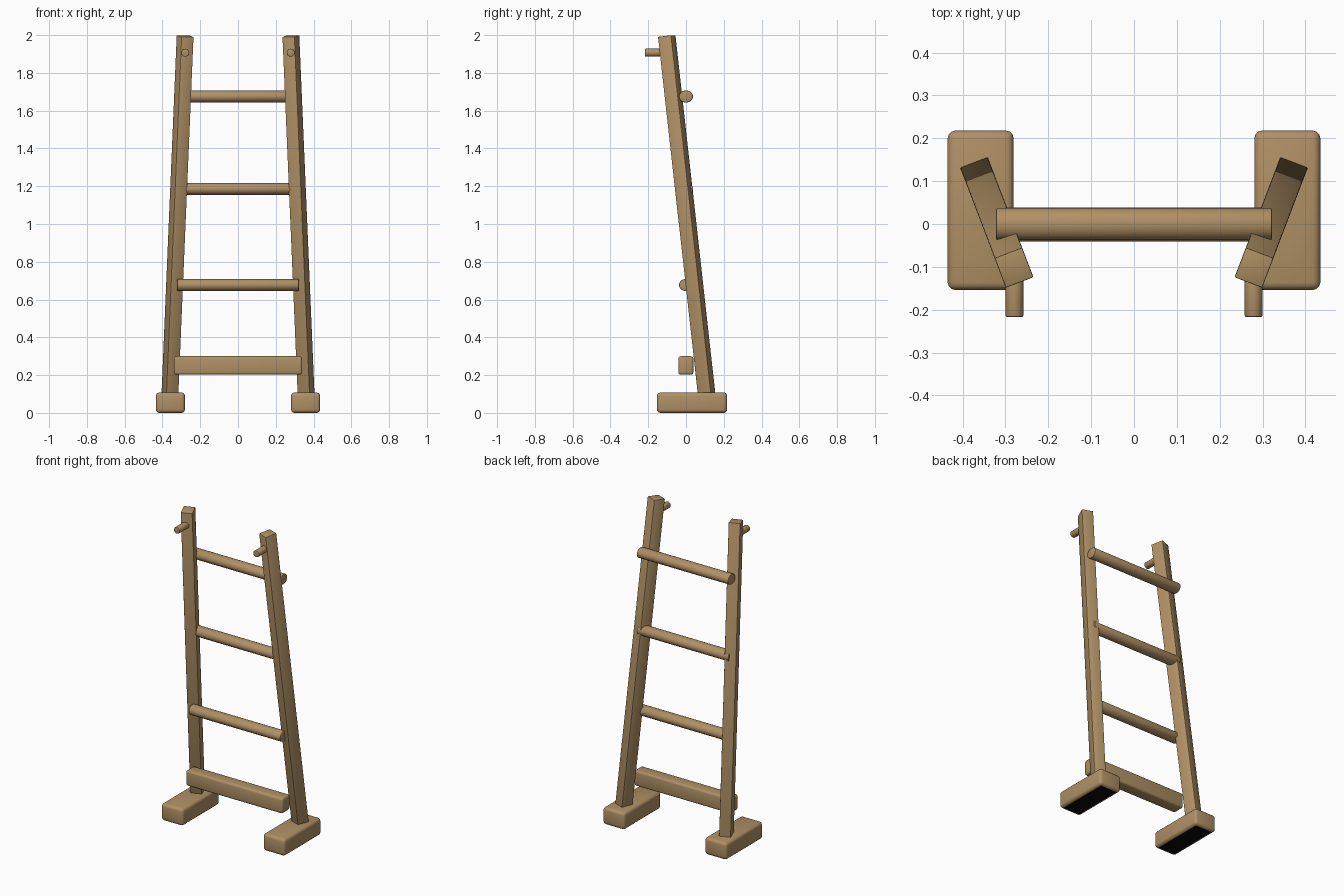
import bpy, bmesh, math
from mathutils import Vector, Matrix

cube = bpy.data.objects.get("Cube")
if cube:
    bpy.data.objects.remove(cube, do_unlink=True)


def make_material(name, color):
    mat = bpy.data.materials.new(name)
    mat.use_nodes = True
    mat.diffuse_color = color
    bsdf = next(n for n in mat.node_tree.nodes if n.type == 'BSDF_PRINCIPLED')
    bsdf.inputs["Base Color"].default_value = color
    bsdf.inputs["Roughness"].default_value = 0.7
    return mat


wood = make_material("light wood", (0.43, 0.28, 0.13, 1))
black = make_material("black underside", (0.003, 0.003, 0.003, 1))


def finish(name, bm, matrix, bevel, segments):
    """Round the sharp edges, then place the part."""
    bmesh.ops.recalc_face_normals(bm, faces=bm.faces)
    edges = [e for e in bm.edges if e.calc_face_angle(0) > math.radians(50)]
    bmesh.ops.bevel(bm, geom=edges, offset=bevel, segments=segments,
                    profile=0.5, affect='EDGES')
    mesh = bpy.data.meshes.new(name)
    bm.to_mesh(mesh)
    bm.free()
    mesh.materials.append(wood)
    obj = bpy.data.objects.new(name, mesh)
    bpy.context.collection.objects.link(obj)
    obj.matrix_world = matrix
    bpy.ops.object.select_all(action='DESELECT')
    obj.select_set(True)
    bpy.context.view_layer.objects.active = obj
    bpy.ops.object.shade_smooth_by_angle(angle=math.radians(35))
    return obj


def box(name, size, matrix, bevel, segments=3):
    bm = bmesh.new()
    bmesh.ops.create_cube(bm, size=1)
    bmesh.ops.scale(bm, vec=size, verts=bm.verts)
    return finish(name, bm, matrix, bevel, segments)


def rod(name, radii, length, matrix, bevel=0.004):
    """Rod along local z with an elliptical section."""
    bm = bmesh.new()
    bmesh.ops.create_cone(bm, cap_ends=True, segments=32, radius1=1,
                          radius2=1, depth=length)
    bmesh.ops.scale(bm, vec=(radii[0], radii[1], 1), verts=bm.verts)
    return finish(name, bm, matrix, bevel, 2)


for side, s in (("left", 1), ("right", -1)):
    # Foot block with a black underside
    foot = box(side + "_foot", (0.154, 0.372, 0.108),
               Matrix.Translation((s * 0.358, 0.032, 0.054)), 0.018)
    foot.data.materials.append(black)
    for poly in foot.data.polygons:
        if poly.normal.z < -0.99:
            poly.material_index = 1

    # Leaning upright, turned so its front follows the lean
    low = Vector((s * 0.3625, 0.1147, 0.05))
    high = Vector((s * 0.280, -0.102, 1.995))
    axis = (high - low).normalized()
    across = axis.cross(Vector((0, 0, 1))).normalized()
    deep = axis.cross(across)
    turn = Matrix((across, deep, axis)).transposed().to_4x4()
    box(side + "_upright", (0.069, 0.075, (high - low).length),
        Matrix.Translation((low + high) / 2) @ turn, 0.003, 2)

    # Hanging peg
    rod(side + "_peg", (0.021, 0.021), 0.125,
        Matrix.Translation((s * 0.279, -0.1545, 1.907))
        @ Matrix.Rotation(math.pi / 2, 4, 'X'))

# Rungs, slightly wider than tall
for name, z in (("lower", 0.677), ("middle", 1.186), ("upper", 1.675)):
    rod(name + "_rung", (0.032, 0.037), 0.644,
        Matrix.Translation((0, 0, z)) @ Matrix.Rotation(math.pi / 2, 4, 'Y'))

# Bottom crossbar
box("bottom_crossbar", (0.68, 0.08, 0.098),
    Matrix.Translation((0, -0.001, 0.251)), 0.013)
